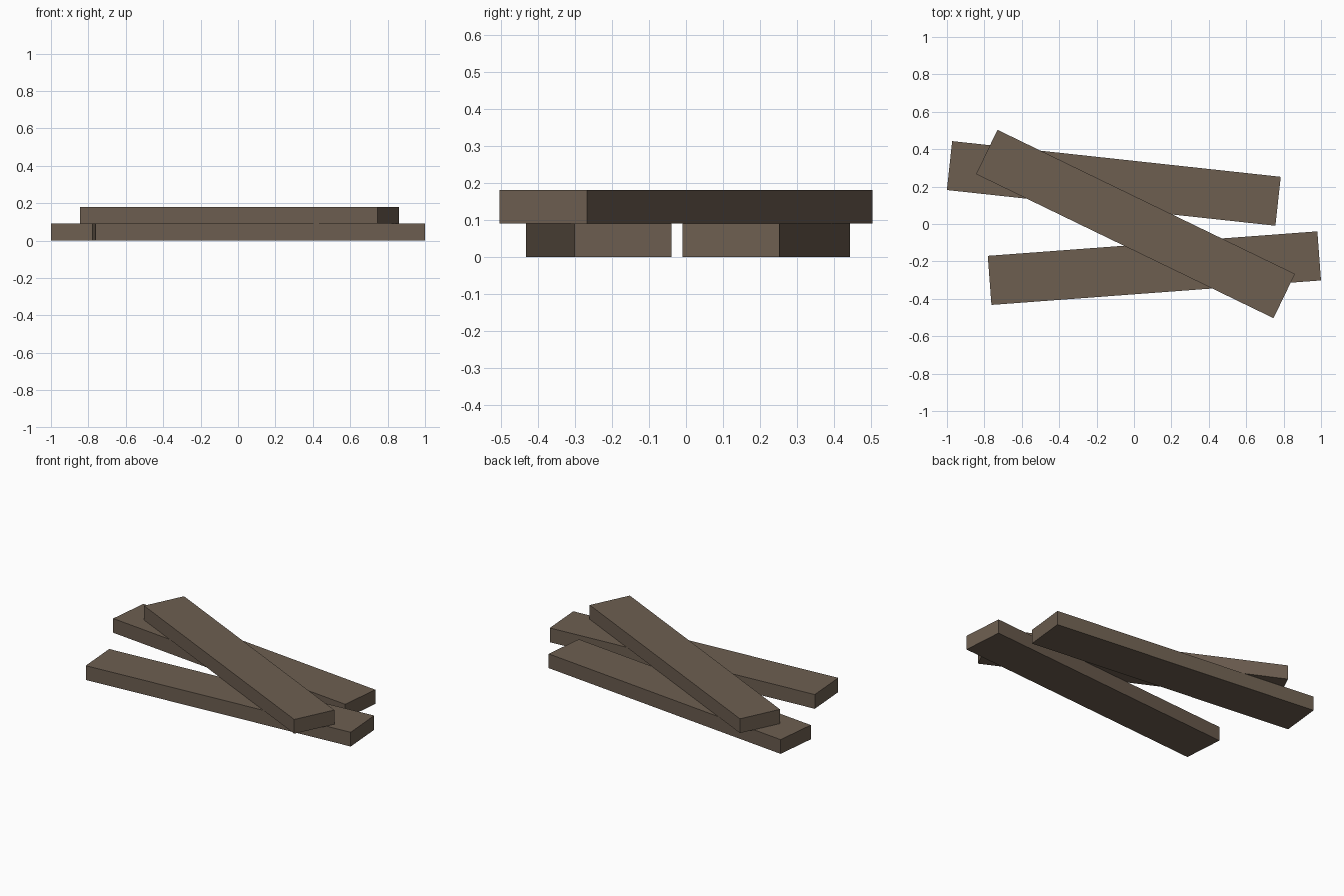
import bpy
import math

if "Cube" in bpy.data.objects:
    bpy.data.objects.remove(bpy.data.objects["Cube"])

wood = bpy.data.materials.new("weathered brown wood")
wood.diffuse_color = (0.153, 0.113, 0.081, 1.0)
wood.use_nodes = True
wood.node_tree.nodes["Principled BSDF"].inputs["Base Color"].default_value = wood.diffuse_color

LENGTH, WIDTH, THICK = 1.767, 0.263, 0.09


def plank(name, x, y, layer, degrees):
    """Flat plank resting on the given layer, turned about z."""
    bpy.ops.mesh.primitive_cube_add(
        size=1,
        location=(x, y, THICK * (layer + 0.5)),
        rotation=(0, 0, math.radians(degrees)),
    )
    obj = bpy.context.object
    obj.name = name
    obj.scale = (LENGTH, WIDTH, THICK)
    bpy.ops.object.transform_apply(location=False, rotation=False, scale=True)
    obj.data.materials.append(wood)


# Two planks on the ground, one laid across them
plank("back_plank", -0.108, 0.217, 0, -6.2)
plank("front_plank", 0.109, -0.236, 0, 4.25)
plank("top_plank", 0.008, 0.0, 1, -25.84)
